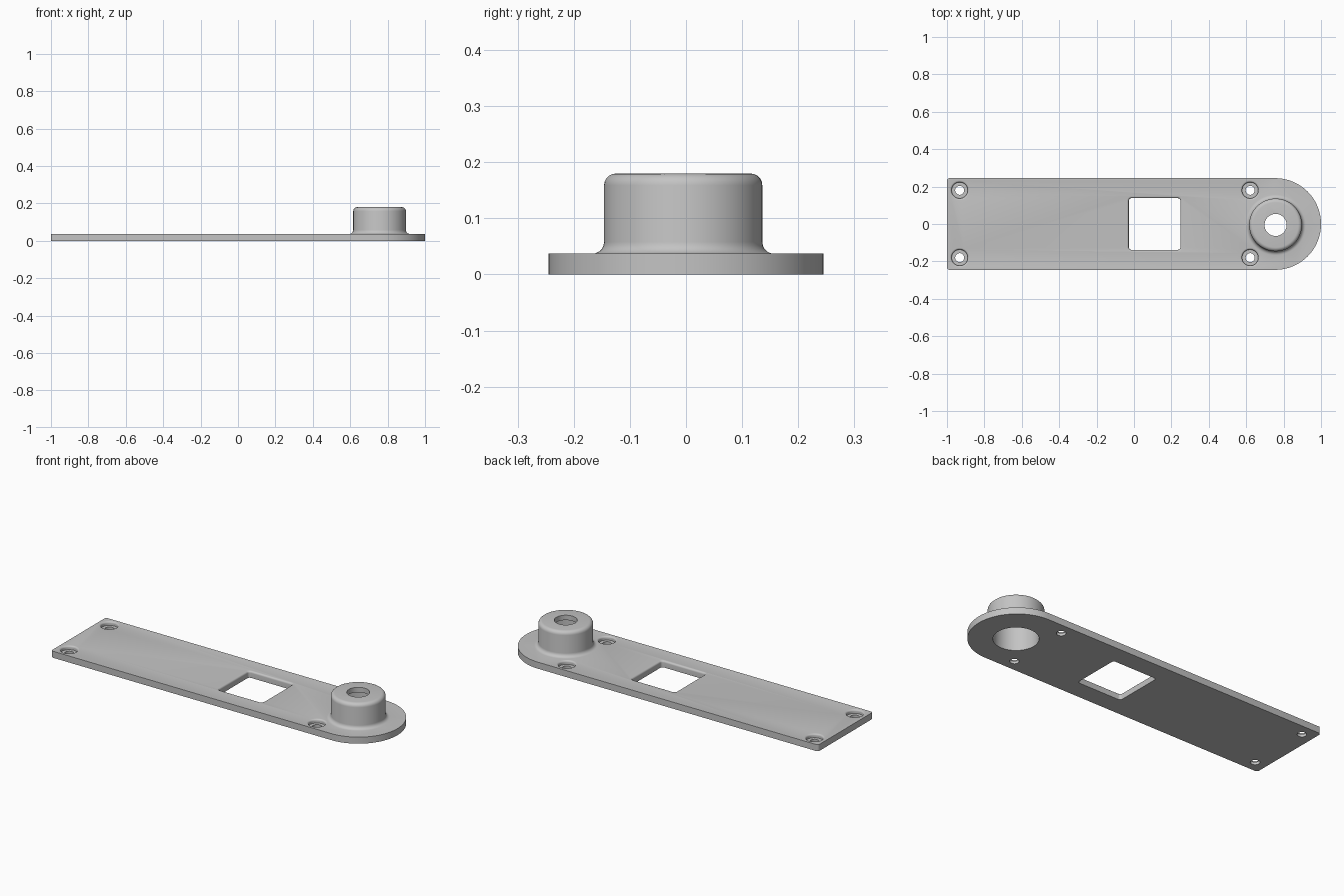
import bpy, bmesh
from math import sin, cos, pi

cube = bpy.data.objects.get("Cube")
if cube:
    bpy.data.objects.remove(cube, do_unlink=True)

grey = bpy.data.materials.new("plain grey")
grey.use_nodes = True
grey.diffuse_color = (0.55, 0.55, 0.55, 1)
grey.node_tree.nodes["Principled BSDF"].inputs["Base Color"].default_value = grey.diffuse_color

T = 0.037                 # plate thickness
BOSS = (0.757, -0.005)    # boss axis
QUARTER = [i * pi / 10 for i in range(6)]


def circle(centre, r, n=64):
    return [(centre[0] + r * cos(2 * pi * i / n), centre[1] + r * sin(2 * pi * i / n))
            for i in range(n)]


def rounded_rect(x0, x1, y0, y1, r_left, r_right, n=6):
    """Counter-clockwise outline with separate corner radii at each end."""
    pts = []
    for x, y, r, sx, sy, a0 in ((x1, y1, r_right, -1, -1, 0), (x0, y1, r_left, 1, -1, pi / 2),
                                (x0, y0, r_left, 1, 1, pi), (x1, y0, r_right, -1, 1, 1.5 * pi)):
        steps = 24 if r > 0.1 else n
        for i in range(steps + 1):
            a = a0 + i / steps * pi / 2
            pts.append((x + sx * r + r * cos(a), y + sy * r + r * sin(a)))
    return pts


def loft(name, layers):
    """Capped solid through (outline, z) layers that share a point count."""
    bm = bmesh.new()
    rings = [[bm.verts.new((x, y, z)) for x, y in outline] for outline, z in layers]
    n = len(rings[0])
    for low, high in zip(rings, rings[1:]):
        for i in range(n):
            j = (i + 1) % n
            bm.faces.new((low[i], low[j], high[j], high[i]))
    bm.faces.new(rings[0][::-1])
    bm.faces.new(rings[-1])
    bmesh.ops.recalc_face_normals(bm, faces=bm.faces)
    mesh = bpy.data.meshes.new(name)
    bm.to_mesh(mesh)
    bm.free()
    mesh.materials.append(grey)
    obj = bpy.data.objects.new(name, mesh)
    bpy.context.collection.objects.link(obj)
    return obj


def turned(name, centre, profile, n=64):
    return loft(name, [(circle(centre, r, n), z) for r, z in profile])


def combine(target, tool, operation):
    """Boolean the tool into the target, then discard the tool."""
    mod = target.modifiers.new(tool.name, 'BOOLEAN')
    mod.operation, mod.solver, mod.object = operation, 'EXACT', tool
    tool.hide_render = True
    deps = bpy.context.evaluated_depsgraph_get()
    result = bpy.data.meshes.new_from_object(target.evaluated_get(deps))
    target.modifiers.clear()
    target.data = result
    bpy.data.objects.remove(tool, do_unlink=True)


# Plate with one round end
plate = loft("mounting_plate", [(rounded_rect(-1, 1, -0.245, 0.245, 0.014, 0.2449), z)
                                for z in (0, T)])

# Hollow boss: base fillet, wall and rounded top edge
R, F, H = 0.141, 0.021, 0.18
profile = [(R + F, T / 2)]
profile += [(R + F - F * sin(a), T + F - F * cos(a)) for a in QUARTER]
profile += [(R - F + F * cos(a), H - F + F * sin(a)) for a in QUARTER]
combine(plate, turned("boss", BOSS, profile, 96), 'UNION')
combine(plate, turned("boss_bore", BOSS, [(0.114, -0.05), (0.114, 0.152), (0.059, 0.152),
                                          (0.059, 0.25)], 96), 'DIFFERENCE')

# Counterbored screw holes with softened rims
rim = 0.01
for x in (-0.932, 0.621):
    for y in (-0.18, 0.18):
        profile = [(0.024, -0.05), (0.024, 0.016), (0.043, 0.016)]
        profile += [(0.053 - rim * cos(a), T - rim + rim * sin(a)) for a in QUARTER]
        profile += [(0.053, 0.1)]
        combine(plate, turned("screw_hole", (x, y), profile, 40), 'DIFFERENCE')

# Square window with a softened upper rim
steps = [(0, -0.05)] + [(rim * (1 - cos(a)), T - rim + rim * sin(a)) for a in QUARTER] + [(rim, 0.1)]
window = loft("window", [(rounded_rect(-0.028 - g, 0.248 + g, -0.138 - g, 0.138 + g,
                                       0.014 + g, 0.014 + g), z) for g, z in steps])
combine(plate, window, 'DIFFERENCE')

# Smooth curved walls, keep edges crisp
bpy.ops.object.select_all(action='DESELECT')
plate.select_set(True)
bpy.context.view_layer.objects.active = plate
bpy.ops.object.shade_smooth_by_angle(angle=0.6)
